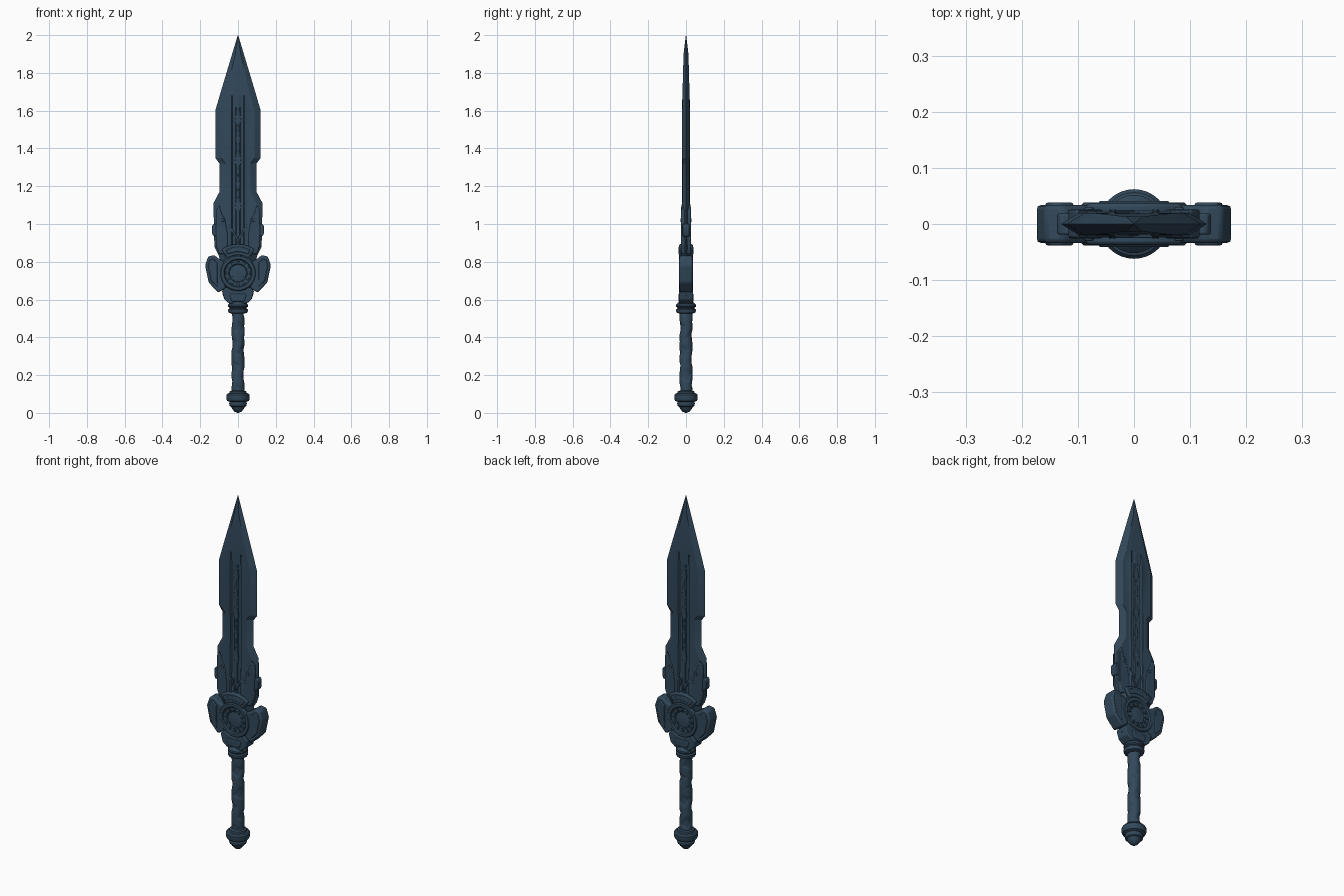
import bpy, bmesh
from math import sin, cos, pi, radians

cube = bpy.data.objects.get("Cube")
if cube:
    bpy.data.objects.remove(cube, do_unlink=True)

steel = bpy.data.materials.new("dark blue steel")
steel.use_nodes = True
COLOUR = (0.032, 0.066, 0.105, 1)
steel.diffuse_color = COLOUR
steel.node_tree.nodes["Principled BSDF"].inputs["Base Color"].default_value = COLOUR
DISC_Z = 0.74


def finish(name, bm, bevel=0, smooth=30):
    bmesh.ops.recalc_face_normals(bm, faces=bm.faces)
    mesh = bpy.data.meshes.new(name)
    bm.to_mesh(mesh)
    bm.free()
    mesh.materials.append(steel)
    ob = bpy.data.objects.new(name, mesh)
    bpy.context.collection.objects.link(ob)
    if bevel:
        mod = ob.modifiers.new("Bevel", "BEVEL")
        mod.width, mod.segments, mod.limit_method = bevel, 2, "ANGLE"
    bpy.ops.object.select_all(action="DESELECT")
    ob.select_set(True)
    bpy.context.view_layer.objects.active = ob
    bpy.ops.object.shade_smooth_by_angle(angle=radians(smooth))
    return ob


def loft(name, rings, bevel=0, smooth=30):
    """Skin a list of closed rings and cap both ends."""
    bm = bmesh.new()
    rows = [[bm.verts.new(p) for p in ring] for ring in rings]
    n = len(rows[0])
    for a, b in zip(rows, rows[1:]):
        for i in range(n):
            j = (i + 1) % n
            bm.faces.new((a[i], a[j], b[j], b[i]))
    bm.faces.new(rows[0])
    bm.faces.new(rows[-1])
    return finish(name, bm, bevel, smooth)


def plate(name, outline, y0, y1, bevel=0.006):
    """Extrude an x-z outline between two depths."""
    return loft(name, [[(x, y, z) for x, z in outline] for y in (y0, y1)], bevel)


def lathe(name, profile, sides=32, upright=True, cz=0):
    def place(r, h, a):
        return (r * cos(a), r * sin(a), h) if upright else (r * cos(a), h, cz + r * sin(a))
    return loft(name, [[place(r, h, 2 * pi * i / sides) for i in range(sides)]
                       for r, h in profile])


def sector(r0, r1, a0, a1, steps=12):
    angles = [radians(a0 + (a1 - a0) * i / steps) for i in range(steps + 1)]
    return ([(r0 * cos(a), DISC_Z + r0 * sin(a)) for a in angles]
            + [(r1 * cos(a), DISC_Z + r1 * sin(a)) for a in reversed(angles)])


def both(points, s):
    return [(s * x, z) for x, z in points]


# Blade: bevelled cutting edges, ridged central groove
def blade_ring(z, w, t, g):
    edge = max(w - 0.032, w * 0.45)
    k = min(1, edge / 0.06)
    half = [(w, 0), (edge, t), (0.046 * k, t), (0.042 * k, t + g * 0.4),
            (0.034 * k, t + g * 0.4), (0.028 * k, t - g), (0.012 * k, t - g),
            (0.008 * k, t - g * 0.3)]
    top = half + [(-x, y) for x, y in reversed(half[1:])] + [(-w, 0)]
    return [(x, y, z) for x, y in top + [(x, -y) for x, y in reversed(top[1:-1])]]


stations = [(0.62, 0.08, 0.024, 0.006), (0.83, 0.1, 0.024, 0.006), (0.88, 0.125, 0.024, 0.006),
            (1.11, 0.13, 0.02, 0.006), (1.17, 0.098, 0.018, 0.006), (1.32, 0.098, 0.018, 0.006),
            (1.35, 0.12, 0.02, 0.006), (1.6, 0.12, 0.02, 0.006), (1.68, 0.097, 0.019, 0.0),
            (1.9, 0.031, 0.013, 0.0), (2.0, 0.0008, 0.0008, 0.0)]
loft("blade", [blade_ring(*s) for s in stations], smooth=20)

# Raised beads running along the groove
for side in (1, -1):
    for i, z in enumerate((0.98, 1.1, 1.22, 1.34, 1.46, 1.56)):
        w = 0.017 if i % 2 else 0.012
        outline = [(0, z - 0.05), (w, z - 0.015), (w * 0.7, z + 0.02), (0, z + 0.05)]
        outline += [(-x, zz) for x, zz in outline[2:0:-1]]
        plate("groove_bead", outline, side * 0.012, side * 0.019, 0.002)

# Armour around the blade root, with side lugs and rivets
cheek = [(0.055, 0.84), (0.1, 0.84), (0.117, 0.89), (0.117, 1.07), (0.1, 1.1),
         (0.085, 1.05), (0.07, 1.03), (0.055, 0.95)]
lug = [(0.1, 0.935), (0.13, 0.935), (0.137, 0.95), (0.137, 0.99), (0.13, 1.0), (0.1, 1.0)]
chevron = [(0, 0.9), (0.045, 0.98), (0.045, 1.0), (0, 0.925)]
for s in (1, -1):
    plate("blade_cheek", both(cheek, s), -0.026, 0.026, 0.005)
    plate("side_lug", both(lug, s), -0.019, 0.019, 0.004)
    for f in (1, -1):
        plate("root_chevron", both(chevron, s), f * 0.015, f * 0.025, 0.002)
        rivet = [(s * 0.08 + 0.009 * cos(a * pi / 5), 1.02 + 0.009 * sin(a * pi / 5))
                 for a in range(10)]
        plate("rivet", rivet, f * 0.02, f * 0.03, 0.003)

# Guard wings with a raised inner panel
wing = [(0.07, 0.8), (0.1, 0.815), (0.125, 0.835), (0.158, 0.828), (0.174, 0.78),
        (0.155, 0.69), (0.105, 0.637), (0.065, 0.66)]
panel = [(0.108, 0.795), (0.13, 0.815), (0.15, 0.81), (0.158, 0.778), (0.143, 0.7),
         (0.108, 0.667), (0.108, 0.72)]
for s in (1, -1):
    plate("guard_wing", both(wing, s), -0.034, 0.034, 0.008)
    plate("wing_panel", both(panel, s), -0.038, 0.038, 0.004)

# Guard crown above and bracket below the disc
plate("guard_crown", sector(0.095, 0.153, 55, 125), -0.037, 0.037, 0.006)
plate("crown_band", sector(0.112, 0.138, 62, 118), -0.041, 0.041, 0.004)
bracket = sector(0.095, 0.096, 230, 310)[:13] + [(0.085, 0.645), (0.072, 0.6), (0.045, 0.578),
                                                (-0.045, 0.578), (-0.072, 0.6), (-0.085, 0.645)]
plate("guard_bracket", bracket, -0.037, 0.037, 0.005)
plate("bracket_boss", [(-0.035, 0.59), (0.035, 0.59), (0.045, 0.63), (-0.045, 0.63)],
      -0.041, 0.041, 0.005)

# Central disc: dished face, raised rim and ray teeth on both sides
dish = [(0.004, 0.029), (0.03, 0.027), (0.045, 0.025), (0.05, 0.03), (0.07, 0.031),
        (0.075, 0.038), (0.09, 0.038), (0.097, 0.03)]
lathe("guard_disc", [(r, -y) for r, y in dish] + dish[::-1], 36, False, DISC_Z)
for f in (1, -1):
    for i in range(12):
        a = i * pi / 6
        ray = [(r * cos(a + d), DISC_Z + r * sin(a + d))
               for r, d in ((0.042, 0), (0.066, 0.13), (0.066, -0.13))]
        plate("disc_ray", ray, f * 0.024, f * 0.036, 0.002)

# Collar between guard and grip
lathe("collar", [(0.034, 0.525), (0.048, 0.53), (0.052, 0.538), (0.052, 0.548), (0.044, 0.553),
                 (0.044, 0.557), (0.052, 0.562), (0.052, 0.572), (0.046, 0.58), (0.036, 0.59)])


# Grip with crossing spiral wraps
def grip_ring(z, sides=40):
    ring = []
    for i in range(sides):
        a = 2 * pi * i / sides
        wrap = max(sin(a + z * 55), sin(2 * a - z * 40) * 0.8)
        r = 0.0305 + 0.0035 * max(-0.5, min(0.8, wrap * 1.6))
        ring.append((r * cos(a), r * sin(a), z))
    return ring


loft("grip", [grip_ring(0.1 + 0.44 * i / 90) for i in range(91)], smooth=50)

# Pommel: stepped cap with a rounded point
lathe("pommel", [(0.004, 0), (0.018, 0.006), (0.032, 0.022), (0.036, 0.032), (0.044, 0.036),
                 (0.047, 0.05), (0.044, 0.058), (0.057, 0.064), (0.062, 0.074), (0.062, 0.094),
                 (0.056, 0.102), (0.046, 0.105), (0.044, 0.114), (0.032, 0.118)])
